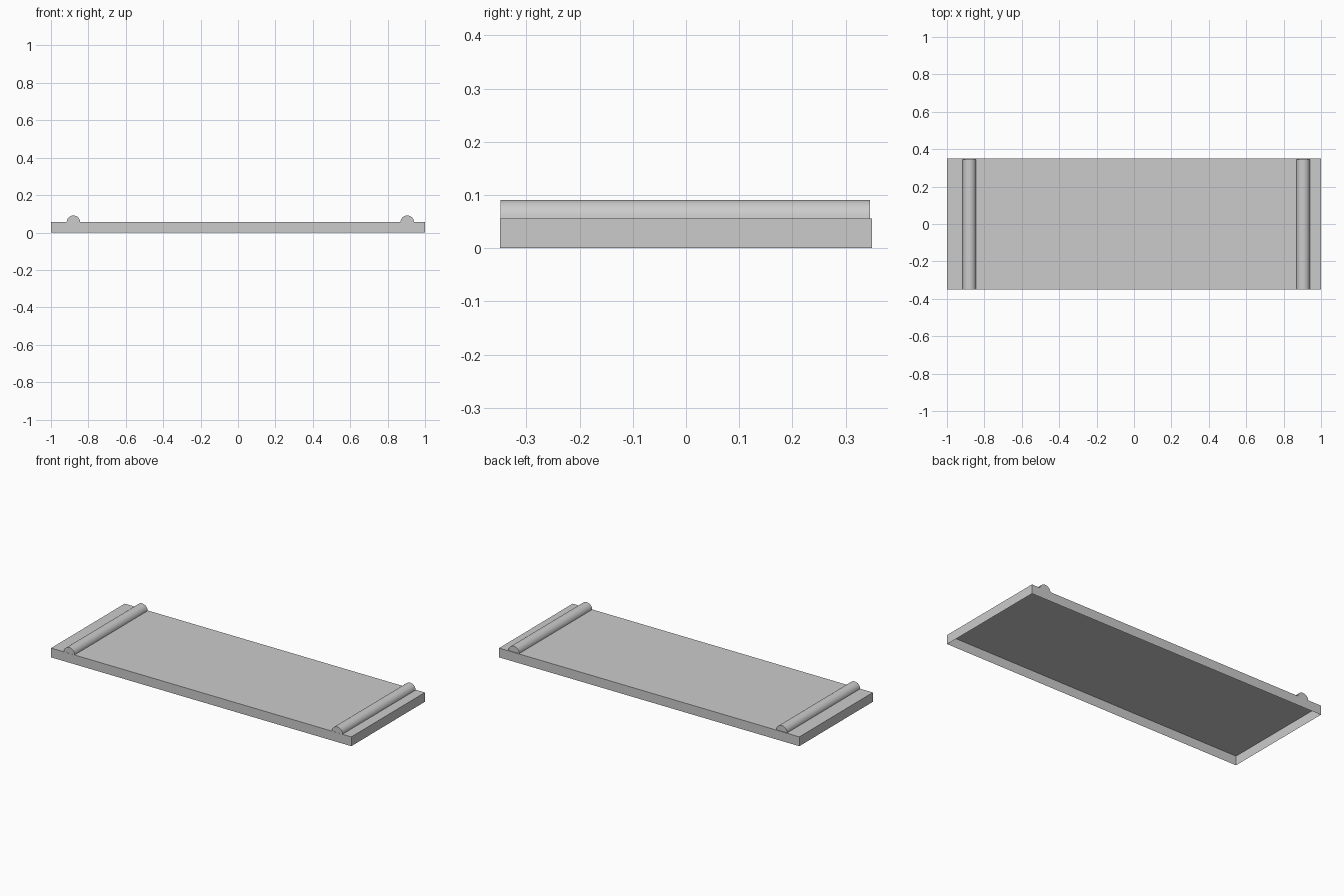
import bpy, bmesh, math

if "Cube" in bpy.data.objects:
    bpy.data.objects.remove(bpy.data.objects["Cube"])

TOP = 0.056


def finish(bm, name, smooth=False):
    bmesh.ops.recalc_face_normals(bm, faces=bm.faces)
    mesh = bpy.data.meshes.new(name)
    bm.to_mesh(mesh)
    bm.free()
    ob = bpy.data.objects.new(name, mesh)
    bpy.context.collection.objects.link(ob)
    if smooth:
        bpy.context.view_layer.objects.active = ob
        ob.select_set(True)
        bpy.ops.object.shade_smooth_by_angle(angle=math.radians(35))
        ob.select_set(False)
    return ob


# Thin-walled tray slab, open underneath
bm = bmesh.new()
bmesh.ops.create_cube(bm, size=1)
for v in bm.verts:
    v.co = (v.co.x * 2, v.co.y * 0.7, (v.co.z + 0.5) * TOP)
bottom = [f for f in bm.faces if f.calc_center_median().z < 0.001]
bmesh.ops.delete(bm, geom=bottom, context='FACES_ONLY')
slab = finish(bm, "slab")
# keep the outside facing out on the open shell
if slab.data.polygons and any(p.normal.z < -0.5 for p in slab.data.polygons):
    slab.data.flip_normals()


# Half-round ridge running front to back, with closed ends
def ridge(name, x, radius=0.036, y0=-0.349, y1=0.346, steps=16):
    bm = bmesh.new()
    arc = [(x + radius * math.cos(math.pi * i / steps),
            TOP + (0.091 - TOP) * math.sin(math.pi * i / steps))
           for i in range(steps + 1)]
    front = [bm.verts.new((px, y0, pz)) for px, pz in arc]
    back = [bm.verts.new((px, y1, pz)) for px, pz in arc]
    for i in range(steps):
        bm.faces.new((front[i], front[i + 1], back[i + 1], back[i]))
    bm.faces.new(front)
    bm.faces.new(back[::-1])
    ob = finish(bm, name, smooth=True)
    if ob.data.polygons[steps // 2].normal.z < 0:
        ob.data.flip_normals()


ridge("left_ridge", -0.88)
ridge("right_ridge", 0.905)
